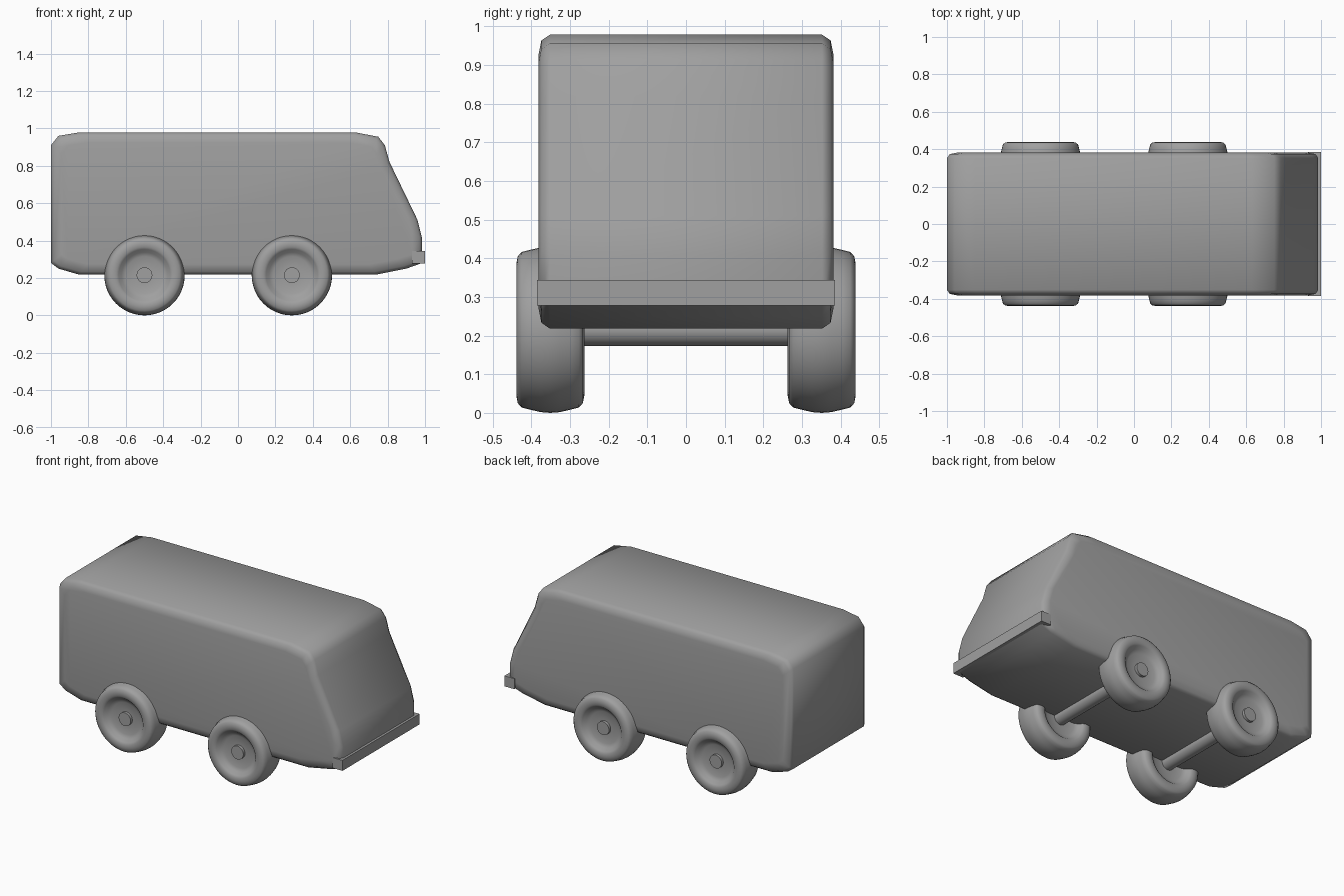
import bpy, bmesh, math

if "Cube" in bpy.data.objects:
    bpy.data.objects.remove(bpy.data.objects["Cube"])

paint = bpy.data.materials.new("plain_grey")
paint.diffuse_color = (0.35, 0.35, 0.35, 1)
paint.use_nodes = True
paint.node_tree.nodes["Principled BSDF"].inputs["Base Color"].default_value = paint.diffuse_color


def finish(name, bm, angle=40):
    bmesh.ops.recalc_face_normals(bm, faces=bm.faces)
    mesh = bpy.data.meshes.new(name)
    bm.to_mesh(mesh)
    bm.free()
    mesh.materials.append(paint)
    ob = bpy.data.objects.new(name, mesh)
    bpy.context.collection.objects.link(ob)
    bpy.ops.object.select_all(action='DESELECT')
    ob.select_set(True)
    bpy.context.view_layer.objects.active = ob
    bpy.ops.object.shade_smooth_by_angle(angle=math.radians(angle))
    return ob


def bridge(bm, rings, closed=False):
    n = len(rings[0])
    for a, b in zip(rings, rings[1:]):
        for i in range(n):
            j = (i + 1) % n
            bm.faces.new((a[i], a[j], b[j], b[i]))
    if not closed:
        bm.faces.new(rings[0])
        bm.faces.new(rings[-1])


# Van body: side outline lofted across the width, with rounded shoulders
outline = [(-1, .28), (-.96, .25), (-.85, .218), (.74, .218), (.90, .25),
           (.985, .28), (.985, .41), (.96, .51), (.81, .82), (.785, .91),
           (.75, .955), (.63, .978), (-.85, .978), (-.96, .96), (-1, .91)]
half = [(.352, 0), (.374, .015), (.382, .055)]        # half width, inset
sections = [(-y, d) for y, d in reversed(half)] + half
bm = bmesh.new()
rings = []
for y, d in sections:
    rings.append([bm.verts.new((x * (1 - d), y, .6 + (z - .6) * (1 - d / .38)))
                  for x, z in outline])
bridge(bm, rings)
finish("van_body", bm, 50)

# Front bumper: bar wrapping slightly around the corners
bm = bmesh.new()
bmesh.ops.create_cube(bm, size=1)
for v in bm.verts:
    v.co = (.965 + v.co.x * .07, v.co.y * .77, .311 + v.co.z * .066)
finish("front_bumper", bm)

# Wheels: dished on both sides, turned around the axle
WHEEL_Z, SEG = .215, 48
side = [(.042, .050), (.10, .052), (.122, .062), (.138, .080), (.150, .087),
        (.170, .088), (.190, .084), (.201, .074), (.206, .055), (.213, .025)]
turned = side + [(.215, 0)] + [(r, -o) for r, o in reversed(side)]
for axle, x in (("rear", -.5), ("front", .288)):
    for label, y in (("right", -.351), ("left", .351)):
        bm = bmesh.new()
        rings = []
        for r, o in turned:
            rings.append([bm.verts.new((x + r * math.cos(t), y + o,
                                        WHEEL_Z + r * math.sin(t)))
                          for t in (2 * math.pi * i / SEG for i in range(SEG))])
        bridge(bm, rings)
        finish(f"{axle}_{label}_wheel", bm)

    # Axle: rod running through both wheels, its ends showing as hubs
    bm = bmesh.new()
    rings = [[bm.verts.new((x + .042 * math.cos(2 * math.pi * i / 32), y,
                            WHEEL_Z + .042 * math.sin(2 * math.pi * i / 32)))
              for i in range(32)] for y in (-.418, .418)]
    bridge(bm, rings)
    finish(f"{axle}_axle", bm)
